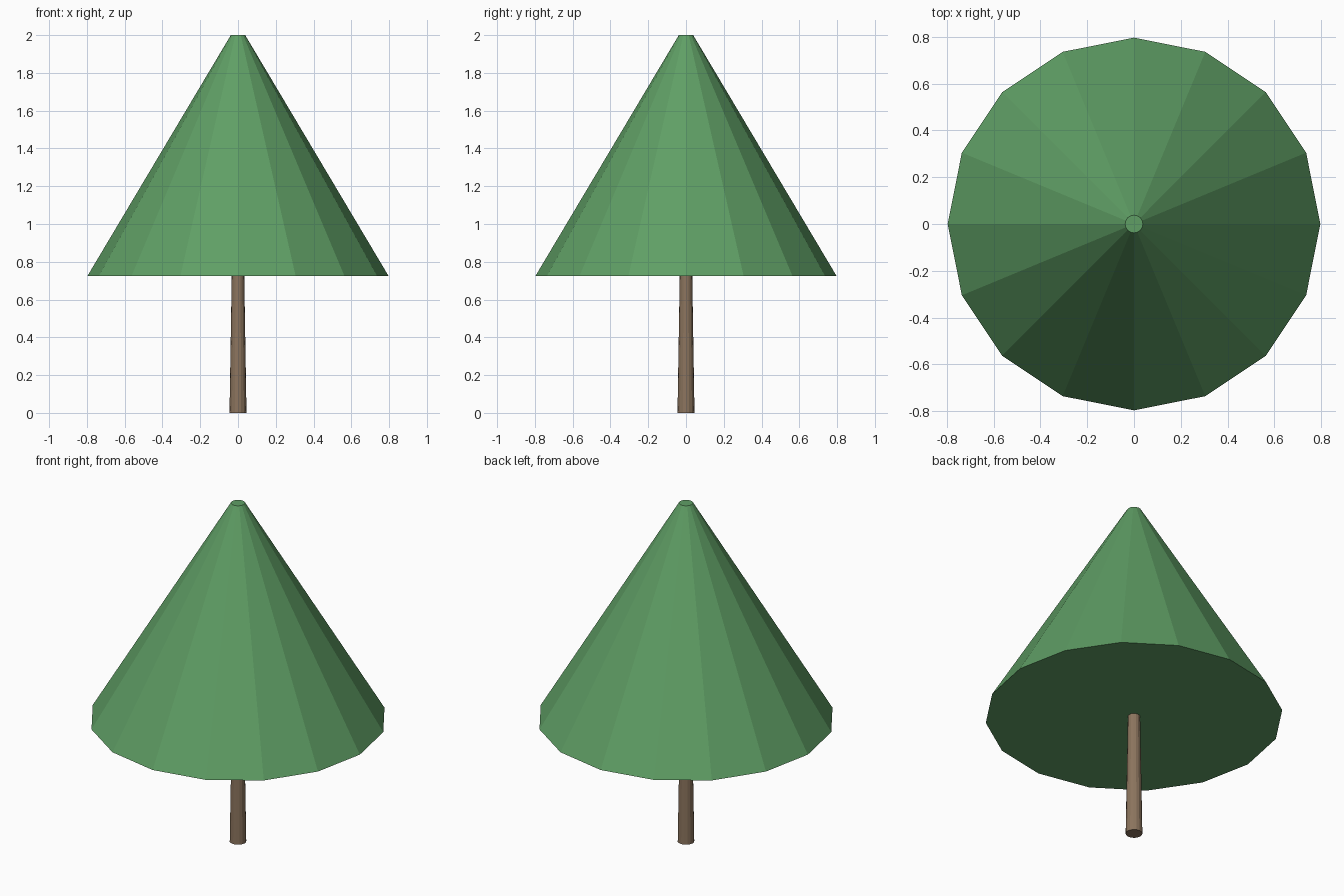
import bpy

if "Cube" in bpy.data.objects:
    bpy.data.objects.remove(bpy.data.objects["Cube"])

SIDES = 16


def material(name, colour):
    mat = bpy.data.materials.new(name)
    mat.diffuse_color = (*colour, 1.0)
    mat.use_nodes = True
    mat.node_tree.nodes["Principled BSDF"].inputs["Base Color"].default_value = mat.diffuse_color
    return mat


def tapered_part(name, r_bottom, r_top, z_bottom, z_top, mat):
    """Flat-shaded, capped, tapered cylinder standing on the z axis."""
    bpy.ops.mesh.primitive_cone_add(
        vertices=SIDES, radius1=r_bottom, radius2=r_top,
        depth=z_top - z_bottom, location=(0, 0, (z_bottom + z_top) / 2))
    obj = bpy.context.object
    obj.name = name
    obj.data.materials.append(mat)
    return obj


bark = material("bark brown", (0.26, 0.175, 0.11))
leaf = material("leaf green", (0.115, 0.345, 0.13))

# Slim trunk, its top just inside the foliage
tapered_part("trunk", 0.045, 0.033, 0.0, 0.73, bark)

# Wide faceted foliage cone with a small flat tip
tapered_part("foliage", 0.797, 0.038, 0.725, 2.0, leaf)
